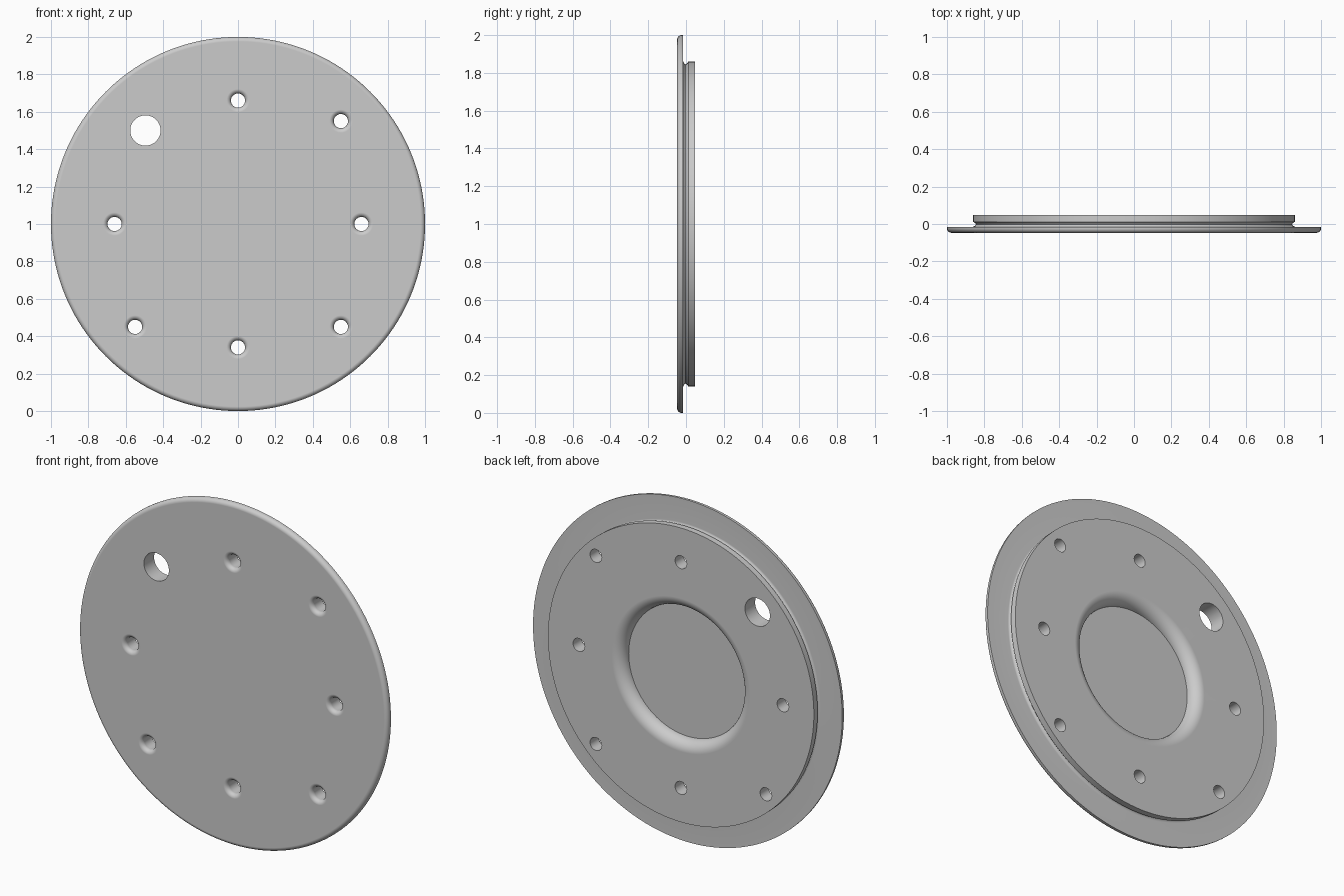
import bpy, bmesh
from math import sin, cos, pi, radians

cube = bpy.data.objects.get("Cube")
if cube:
    bpy.data.objects.remove(cube, do_unlink=True)

FRONT, BACK = -0.047, 0.047

grey = bpy.data.materials.new("plain grey")
grey.use_nodes = True
colour = (0.6, 0.6, 0.6, 1)
grey.diffuse_color = colour
grey.node_tree.nodes["Principled BSDF"].inputs["Base Color"].default_value = colour


def arc(r, y, radius, start, end, steps=8):
    """Points of a circular arc in the (radius, y) profile plane."""
    angles = [radians(start + (end - start) * i / steps) for i in range(steps + 1)]
    return [(r + radius * cos(a), y + radius * sin(a)) for a in angles]


def lathe(bm, profile, x, z, sides):
    """Turn a profile about an axis along y and cap both ends."""
    rings = []
    for r, y in profile:
        rings.append([bm.verts.new((x + r * cos(2 * pi * i / sides), y,
                                    z + r * sin(2 * pi * i / sides)))
                      for i in range(sides)])
    for a, b in zip(rings, rings[1:]):
        for i in range(sides):
            j = (i + 1) % sides
            bm.faces.new((a[i], a[j], b[j], b[i]))
    bm.faces.new(rings[0])
    bm.faces.new(rings[-1])


def finish(bm, name):
    bmesh.ops.recalc_face_normals(bm, faces=bm.faces)
    mesh = bpy.data.meshes.new(name)
    bm.to_mesh(mesh)
    bm.free()
    obj = bpy.data.objects.new(name, mesh)
    bpy.context.collection.objects.link(obj)
    mesh.materials.append(grey)
    return obj


# Cover plate: rounded flange, grooved spigot and dished back
edge = 0.024
lip = 0.065
profile = arc(1 - edge, FRONT + edge, edge, -90, 0)
profile += [(1, -0.015), (0.86, -0.015)]
profile += [(0.849, -0.009), (0.845, -0.002), (0.849, 0.005), (0.86, 0.012)]
profile += [(0.86, BACK)]
profile += arc(0.448, BACK - lip, lip, 90, 180, 10)
bm = bmesh.new()
lathe(bm, profile, 0, 1, 160)
plate = finish(bm, "cover_plate")

# Cutter for the bolt holes (flared at the front) and the large port
bolt, flare = 0.038, 0.024
hole = [(bolt + flare, -0.1)]
hole += arc(bolt + flare, FRONT + flare, flare, 270, 180)
hole += [(bolt, 0.1)]
d, s = 0.66, 0.55
bolts = [(d, 0), (-d, 0), (0, d), (0, -d), (s, s), (s, -s), (-s, -s)]
bm = bmesh.new()
for x, z in bolts:
    lathe(bm, hole, x, 1 + z, 32)
lathe(bm, [(0.081, -0.1), (0.081, 0.1)], -0.495, 1.5, 48)
cutter = finish(bm, "hole_cutter")
cutter.hide_render = True

cut = plate.modifiers.new("holes", 'BOOLEAN')
cut.operation = 'DIFFERENCE'
cut.solver = 'EXACT'
cut.object = cutter
bpy.ops.object.select_all(action='DESELECT')
plate.select_set(True)
bpy.context.view_layer.objects.active = plate
bpy.ops.object.modifier_apply(modifier=cut.name)
bpy.data.objects.remove(cutter, do_unlink=True)

# Smooth curves, crisp corners and flat faces
bpy.ops.object.shade_smooth_by_angle(angle=radians(35))
weighted = plate.modifiers.new("flat_faces", 'WEIGHTED_NORMAL')
weighted.keep_sharp = True
